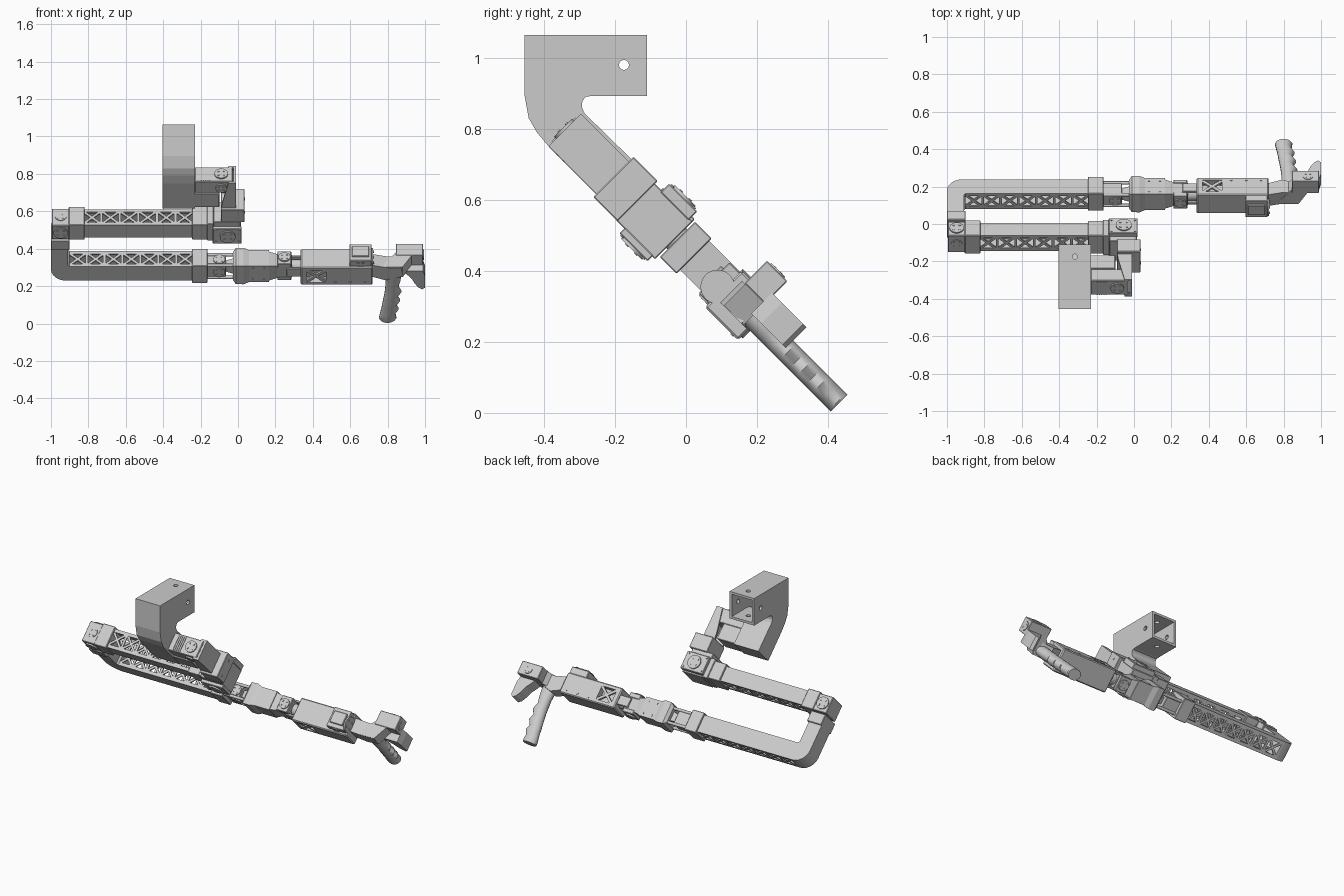
import bpy, bmesh, math
from mathutils import Vector, Matrix

if "Cube" in bpy.data.objects:
    bpy.data.objects.remove(bpy.data.objects["Cube"])

S = math.sqrt(0.5)
# Arm frame: x along the links, u = back and down, v = back and up (45 degree tilt)
ARM = Matrix(((1, 0, 0, 0), (0, S, S, 0), (0, -S, S, 0.45), (0, 0, 0, 1)))
WORLD = Matrix.Identity(4)


def finish(name, bm, frame=ARM, smooth=False, bevel=0):
    bmesh.ops.transform(bm, matrix=frame, verts=bm.verts)
    bmesh.ops.recalc_face_normals(bm, faces=bm.faces)
    if bevel:
        bmesh.ops.bevel(bm, geom=list(bm.edges), offset=bevel, segments=1, affect='EDGES')
    me = bpy.data.meshes.new(name)
    bm.to_mesh(me)
    bm.free()
    ob = bpy.data.objects.new(name, me)
    bpy.context.collection.objects.link(ob)
    if smooth:
        bpy.context.view_layer.objects.active = ob
        ob.select_set(True)
        bpy.ops.object.shade_smooth_by_angle(angle=math.radians(35))
        ob.select_set(False)
    return ob


def place(axis, t, a, b):
    return {'x': (t, a, b), 'u': (a, t, b), 'v': (a, b, t)}[axis]


def bridge(bm, rings):
    n = len(rings[0])
    for r0, r1 in zip(rings, rings[1:]):
        for i in range(n):
            j = (i + 1) % n
            bm.faces.new((r0[i], r0[j], r1[j], r1[i]))
    bm.faces.new(rings[0])
    bm.faces.new(rings[-1])


def prism(name, axis, pts, lo, hi, frame=ARM, bevel=0):
    bm = bmesh.new()
    bridge(bm, [[bm.verts.new(place(axis, t, a, b)) for a, b in pts] for t in (lo, hi)])
    return finish(name, bm, frame, bevel=bevel)


def box(name, x, u, v, bevel=0.003):
    return prism(name, 'x', [(u[0], v[0]), (u[1], v[0]), (u[1], v[1]), (u[0], v[1])], *x, bevel=bevel)


def loft(name, axis, secs, n=4, frame=ARM):
    # each section: position, centre a, centre b, half size a, half size b
    bm, rings = bmesh.new(), []
    k = math.sqrt(2) if n == 4 else 1
    for t, ca, cb, ha, hb in secs:
        ang = [2 * math.pi * (i + 0.5) / n for i in range(n)]
        rings.append([bm.verts.new(place(axis, t, ca + k * ha * math.cos(q), cb + k * hb * math.sin(q))) for q in ang])
    bridge(bm, rings)
    return finish(name, bm, frame, smooth=n > 4)


def cyl(name, axis, lo, hi, a, b, r, n=20, frame=ARM):
    return loft(name, axis, [(lo, a, b, r, r), (hi, a, b, r, r)], n, frame)


def horn(name, axis, face, out, a, b, r):
    # servo output disc with a ring of bolts
    cyl(name + "_horn", axis, face - out, face + out * 4, a, b, r, 24)
    for i in range(4):
        q = math.pi * (i / 2 + 0.25)
        cyl(name + "_bolt", axis, face, face + out * 5.5, a + .6 * r * math.cos(q), b + .6 * r * math.sin(q), r * .16, 8)


def cut(ob, cutters):
    for c in cutters:
        m = ob.modifiers.new("cut", 'BOOLEAN')
        m.operation, m.solver, m.object = 'DIFFERENCE', 'EXACT', c
        c.hide_render = True
    bpy.context.view_layer.update()
    me = bpy.data.meshes.new_from_object(ob.evaluated_get(bpy.context.evaluated_depsgraph_get()))
    ob.modifiers.clear()
    ob.data = me
    for c in cutters:
        bpy.data.objects.remove(c)


def strut(name, axis, p, q, w, lo, hi):
    d = (Vector(q) - Vector(p)).normalized() * w / 2
    o = Vector((-d.y, d.x))
    p, q = Vector(p), Vector(q)
    prism(name, axis, [p + o, q + o, q - o, p - o], lo, hi)


def truss_beam(name, x, u, v, cells):
    t = 0.01
    for v0, v1 in ((v[0], v[0] + t), (v[1] - t, v[1])):
        box(name + "_wall", x, u, (v0, v1), 0)
    step = (x[1] - x[0]) / cells
    lo, hi = v[0] + t, v[1] - t
    for u0, u1 in ((u[0], u[0] + t), (u[1] - t, u[1])):
        for v0 in (lo, hi - 0.01):
            box(name + "_chord", x, (u0, u1), (v0, v0 + 0.01), 0)
        for i in range(cells):
            a, b = x[0] + i * step, x[0] + (i + 1) * step
            for p, q in (((a, lo), (b, hi)), ((a, hi), (b, lo)), ((b, lo), (b, hi))):
                strut(name + "_strut", 'u', p, q, 0.014, u0 + .001, u1 - .001)


# Wall mount: bent square tube, open at the back, with cross holes
outer = [(-.11, 1.065), (-.455, 1.065), (-.455, .895), (-.443, .83), (-.42, .79), (-.385, .748), (-.252, .615),
         (-.152, .713), (-.285, .843), (-.293, .86), (-.292, .878), (-.283, .89), (-.265, .893), (-.11, .893)]
inner = [(-.05, 1.05), (-.44, 1.05), (-.44, .9), (-.428, .838), (-.405, .8), (-.372, .758), (-.252, .637),
         (-.174, .714), (-.298, .838), (-.308, .86), (-.307, .884), (-.29, .904), (-.265, .908), (-.05, .908)]
mount = prism("mount_tube", 'x', outer, -.403, -.23, WORLD)
cut(mount, [prism("mount_cutter", 'x', inner, -.388, -.245, WORLD),
            cyl("side_hole_cutter", 'x', -.5, -.1, -.175, .98, .014, 20, WORLD),
            cyl("top_hole_cutter", 'v', .8, 1.2, -.316, -.175, .014, 20, WORLD)])

# Base joint beside the mount
box("base_motor", (-.23, -.03), (-.487, -.4), (-.05, .06))
box("base_motor_body", (-.235, -.1), (-.4, -.3), (-.058, .066))
horn("base_motor", 'u', -.487, -.002, -.09, .005, .036)
horn("base_motor_side", 'v', -.05, -.002, -.09, -.44, .03)
for i in range(5):
    box("base_motor_rib", (-.2 + i * .012, -.194 + i * .012), (-.491, -.48), (-.045, .05), 0)
bracket = [(-.05, -.487), (-.01, -.487), (-.01, -.28), (-.09, -.28), (-.085, -.33)]
for v0 in (-.06, .056):
    prism("shoulder_bracket_plate", 'v', bracket, v0, v0 + .012)
prism("shoulder_bracket_web", 'v', [(-.025, -.487), (-.01, -.487), (-.01, -.28), (-.025, -.28)], -.055, .06)
box("shoulder_housing", (-.09, .035), (-.296, -.2), (-.073, .087))
for v0 in (-.045, .055):
    cyl("shoulder_bolt", 'x', .03, .038, -.25, v0, .007, 10)

# Shoulder joint between housing and upper beam
box("shoulder_block", (-.13, .015), (-.205, -.05), (-.074, .076))
for v0, v1, out in ((.07, .105, .002), (-.093, -.07, -.002)):
    box("shoulder_motor", (-.135, .02), (-.172, -.06), (v0, v1))
    horn("shoulder_motor", 'v', v1 if out > 0 else v0, out, -.055, -.116, .042)
    for x0 in (-.12, .005):
        for u0 in (-.16, -.075):
            cyl("shoulder_screw", 'v', v0 - .004, v1 + .004, x0, u0, .006, 8)
box("shoulder_flange", (-.165, -.13), (-.176, -.05), (-.06, .085))

# Upper beam with end collars
truss_beam("upper_beam", (-.83, -.235), (-.156, -.063), (-.049, .07), 6)
box("upper_collar_right", (-.245, -.163), (-.167, -.055), (-.058, .08))
box("upper_collar_left", (-.905, -.82), (-.167, -.052), (-.058, .08))

# Elbow joint
box("elbow_motor", (-.995, -.9), (-.16, -.054), (-.055, .074))
horn("elbow_front", 'v', -.055, -.002, -.948, -.107, .038)
horn("elbow_back", 'v', .074, .002, -.948, -.107, .038)
horn("elbow_top", 'u', -.16, -.001, -.948, .01, .03)
cyl("elbow_axle", 'u', -.06, -.04, -.95, .01, .04)
box("elbow_collar", (-1, -.9), (-.045, .022), (-.06, .08))

# Lower beam with rounded corner
arc = [(-.915 - .085 * math.cos(q * math.pi / 12), .183 + .085 * math.sin(q * math.pi / 12)) for q in range(7)]
prism("corner_tube", 'v', [(-.91, .015), (-1, .015)] + arc + [(-.9, .268), (-.9, .16), (-.91, .15)], -.045, .07)
truss_beam("lower_beam", (-.905, -.235), (.16, .268), (-.045, .07), 7)
box("lower_collar", (-.245, -.163), (.15, .28), (-.052, .08))

# First wrist joint: motor held by rods
CU, CV = .214, .012
box("wrist_motor", (-.165, -.065), (.168, .26), (-.03, .055))
horn("wrist_motor", 'u', .168, -.002, -.1, CV, .032)
horn("wrist_motor_front", 'v', -.03, -.002, -.1, CU, .032)
for su in (-1, 1):
    for sv in (-1, 1):
        cyl("wrist_rod", 'x', -.17, .0, CU + su * .045, CV + sv * .04, .009, 12)
loft("wrist_hub", 'x', [(-.07, CU, CV, .02, .02), (-.02, CU, CV, .03, .03)])

# Forearm housing with flared end
loft("forearm_housing", 'x', [(-.028, CU, CV, .052, .052), (-.012, CU, CV, .068, .068), (.03, CU, CV, .069, .069),
                              (.06, CU, CV, .06, .06), (.165, CU, CV, .06, .06)])
for x0 in (.08, .14):
    for s in (-1, 1):
        cyl("forearm_bolt", 'v', CV - .063, CV + .063, x0, CU + s * .04, .006, 8)

# Second wrist joint
loft("wrist_fork", 'x', [(.165, CU, CV, .055, .055), (.21, CU, CV, .045, .045), (.29, CU, CV, .043, .04)])
for u0, u1 in ((.15, .18), (.25, .275)):
    box("wrist_roll_motor", (.21, .285), (u0, u1), (-.035, .06))
horn("wrist_roll_front", 'u', .15, -.002, .248, CV, .032)
horn("wrist_roll_back", 'u', .275, .002, .248, CV, .032)
cyl("wrist_roll_shaft", 'x', .28, .345, CU, CV, .036)
for s in (-1, 1):
    box("wrist_fork_arm", (.26, .345), (CU - .03, CU + .03), (CV + s * .045 - .007, CV + s * .045 + .007))

# Gripper housing with cross-braced windows
body = box("grip_housing", (.335, .72), (.146, .277), (-.07, .076), 0.006)
cut(body, [box("window_cutter", (.365, .47), (.168, .255), (-.2, .2), 0)])
box("window_core", (.36, .475), (.165, .26), (-.03, .035), 0)
for v0 in (-.068, .062):
    for p, q in (((.365, .168), (.47, .255)), ((.365, .255), (.47, .168))):
        strut("window_strut", 'v', p, q, .016, v0, v0 + .012)
    for x0 in (.52, .6, .68):
        cyl("grip_housing_bolt", 'v', v0 - .005, v0 + .017, x0, .255, .006, 8)

# Gripper motor on the upper face
box("grip_motor", (.595, .715), (.105, .16), (-.055, .068))
box("grip_motor_cap", (.61, .70), (.095, .11), (-.03, .045))
horn("grip_motor", 'x', .715, .002, .13, -.004, .048)
horn("grip_motor_front", 'v', -.055, -.001, .655, .132, .022)

# Neck plate from the housing to the handle
prism("neck_plate", 'v', [(.71, .165), (.80, .185), (.87, .185), (.885, .25), (.79, .28), (.71, .25)], -.03, .055)
prism("neck_flange", 'u', [(.76, -.028), (.88, -.028), (.93, .06), (.93, .1), (.86, .1)], .18, .258)

# Handle with finger grooves
grip = [(.604, .758, .842), (.598, .753, .847), (.56, .76, .842), (.53, .766, .86), (.5, .77, .846), (.465, .775, .868),
        (.435, .78, .852), (.4, .784, .874), (.36, .788, .858), (.32, .789, .868), (.27, .785, .875), (.2, .78, .878)]
loft("handle", 'u', [(u, (a + b) / 2, .006, (b - a) / 2, .034) for u, a, b in grip], 16)

# Trigger motor and lever
box("trigger_motor", (.845, .99), (.177, .258), (.056, .146))
horn("trigger_motor", 'x', .99, .001, .217, .1, .028)
horn("trigger_motor_back", 'v', .146, .001, .93, .217, .028)
prism("trigger_lever", 'v', [(.885, .25), (.99, .25), (1.0, .29), (1.0, .375), (.985, .388), (.965, .375),
                             (.945, .345), (.93, .31), (.91, .285)], .01, .092)
